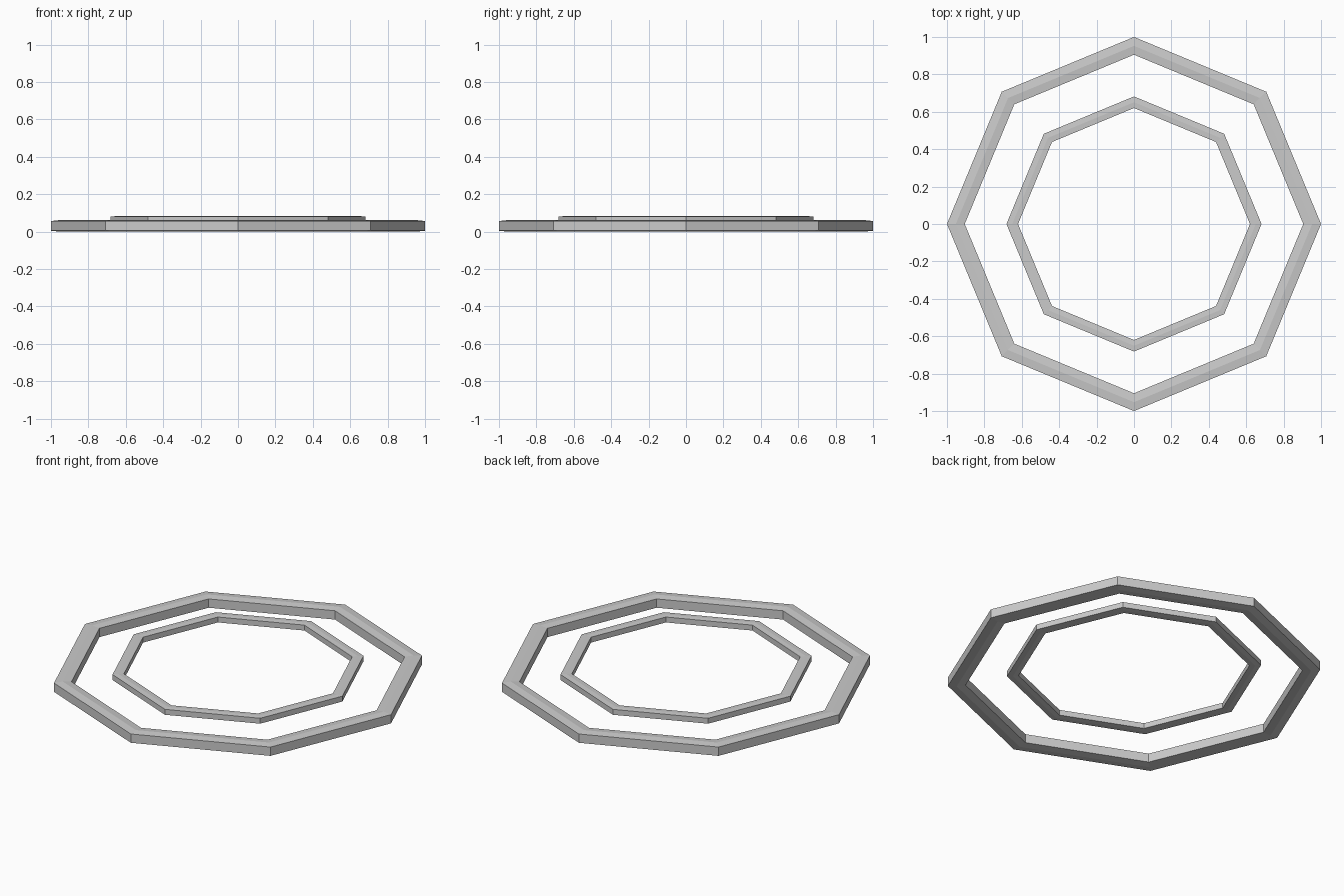
import bpy, math

if "Cube" in bpy.data.objects:
    bpy.data.objects.remove(bpy.data.objects["Cube"])

SIDES = 8

def ring(name, profile):
    """Sweep a closed (radius, z) profile around z in eight flat segments."""
    n = len(profile)
    verts = [(r * math.cos(a), r * math.sin(a), z)
             for a in (2 * math.pi * i / SIDES for i in range(SIDES))
             for r, z in profile]
    faces = []
    for i in range(SIDES):
        j = (i + 1) % SIDES
        for k in range(n):
            m = (k + 1) % n
            faces.append((i * n + k, j * n + k, j * n + m, i * n + m))
    mesh = bpy.data.meshes.new(name)
    mesh.from_pydata(verts, [], faces)
    obj = bpy.data.objects.new(name, mesh)
    bpy.context.collection.objects.link(obj)
    return obj

def band(r_in, r_out, z0, z1, crown):
    """Counter-clockwise band section with slightly crowned top and bottom."""
    mid = (r_in + r_out) / 2
    return [(r_in, z0 + crown), (mid, z0), (r_out, z0 + crown),
            (r_out, z1 - crown), (mid, z1), (r_in, z1 - crown)]

# Wide lower ring
ring("outer_ring", band(0.905, 1.0, 0.0, 0.062, 0.005))
# Narrow raised ring
ring("inner_ring", band(0.62, 0.682, 0.047, 0.083, 0.002))
